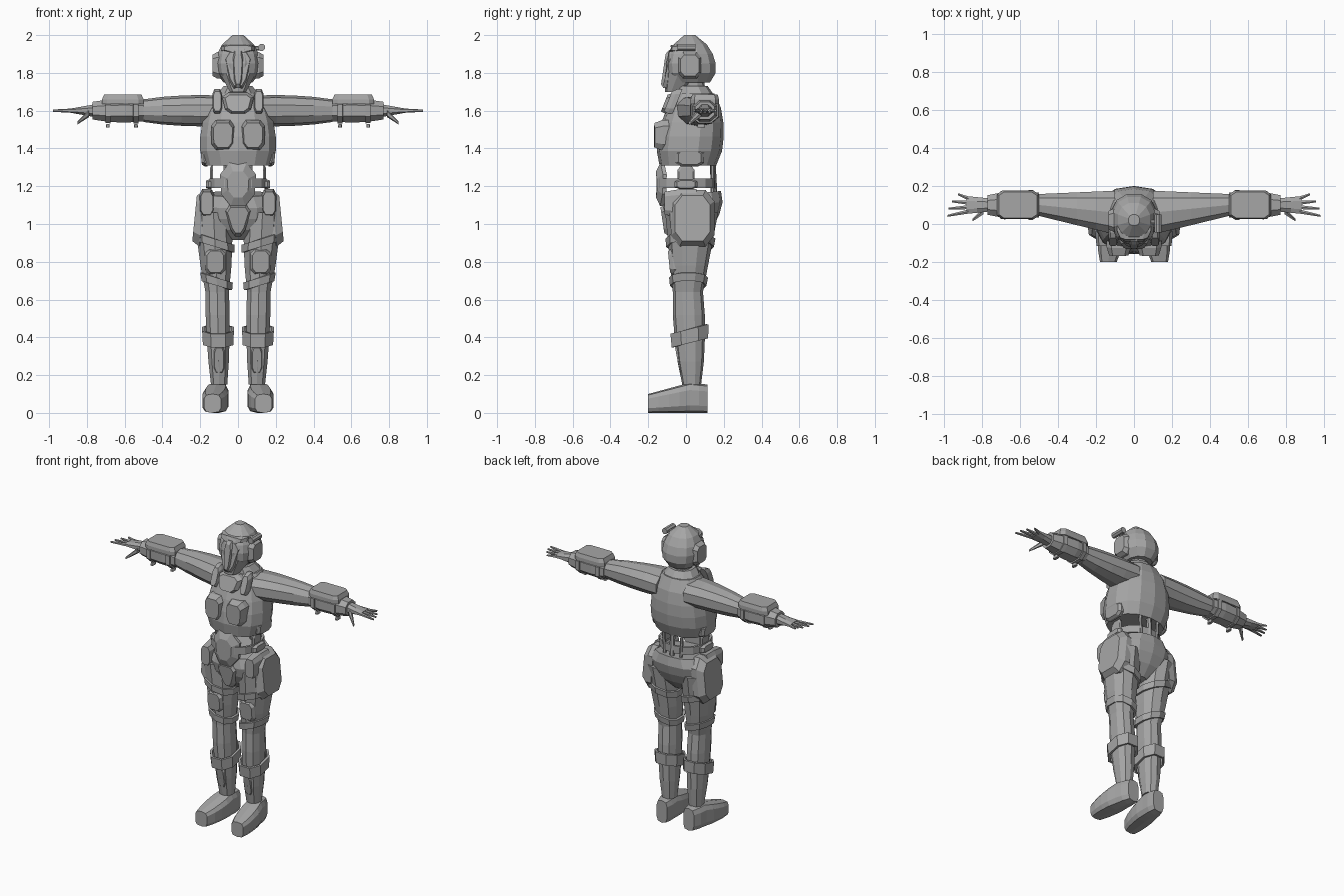
import bpy, bmesh, math
from mathutils import Vector

cube = bpy.data.objects.get("Cube")
if cube:
    bpy.data.objects.remove(cube)

grey = bpy.data.materials.new("armour_grey")
grey.use_nodes = True
colour = (0.38, 0.38, 0.38, 1)
grey.diffuse_color = colour
grey.node_tree.nodes["Principled BSDF"].inputs["Base Color"].default_value = colour

# For each main axis: the two directions of the cross-section, then the axis
CROSS = {"z": (0, 1, 2), "x": (1, 2, 0), "y": (0, 2, 1)}


def both(value):
    return value if isinstance(value, tuple) else (value, value)


def mix(ends, t):
    return ends[0] + (ends[1] - ends[0]) * t


def skin(name, loops, pair, hollow=False):
    """Bridge equal point loops into an object, or a left and right pair."""
    for side in ((1, -1) if pair else (1,)):
        bm = bmesh.new()
        rows = [[bm.verts.new((p.x * side, p.y, p.z)) for p in loop] for loop in loops]
        for low, high in zip(rows, rows[1:]):
            for i in range(len(low)):
                bm.faces.new((low[i - 1], low[i], high[i], high[i - 1]))
        if not hollow:
            bm.faces.new(rows[0])
            bm.faces.new(rows[-1])
        bmesh.ops.recalc_face_normals(bm, faces=bm.faces)
        label = ("left_" if side > 0 else "right_") + name if pair else name
        mesh = bpy.data.meshes.new(label)
        bm.to_mesh(mesh)
        bm.free()
        mesh.materials.append(grey)
        part = bpy.data.objects.new(label, mesh)
        bpy.context.collection.objects.link(part)
        if hollow:
            part.modifiers.new("thickness", "SOLIDIFY").thickness = 0.015


def limb(name, start, end, width, depth=None, bulge=0, steps=1, sides=10,
         square=2.3, slope=(0, 0), hollow=False, pair=False):
    """Tapered, swelling body segment; returns its section for fitting straps."""
    start, end = Vector(start), Vector(end)
    width, depth, bulge = both(width), both(depth or width), both(bulge)
    span = end - start
    axis = max("xyz", key=lambda k: abs(getattr(span, k)))
    a, b, along = CROSS[axis]

    def section(t):
        swell = math.sin(math.pi * t) ** 0.6 if 0 < t < 1 else 0
        return (start.lerp(end, t), mix(width, t) + bulge[0] * swell,
                mix(depth, t) + bulge[1] * swell)

    loops = []
    for step in range(steps + 1):
        centre, wide, deep = section(step / steps)
        loop = []
        for i in range(sides):
            angle = math.tau * (i + 0.5) / sides
            u, v = (math.copysign(abs(f) ** (2 / square), f)
                    for f in (math.cos(angle), math.sin(angle)))
            point = centre.copy()
            point[a] += u * wide
            point[b] += v * deep
            point[along] += slope[0] * u * wide + slope[1] * v * deep
            loop.append(point)
        loops.append(loop)
    skin(name, loops, pair, hollow)
    return section


def strap(name, section, low, high, grow, **options):
    """Hollow band around a limb between two fractions of its length."""
    (start, *first), (end, *second) = section(low), section(high)
    width, depth = ((p + grow, q + grow) for p, q in zip(first, second))
    limb(name, start, end, width, depth, hollow=True, pair=True, **options)


def panel(name, centre, wide, tall, thick, facing="y", chamfer=0.4, narrow=1,
          taper=0.8, lean=0, bend=0, pair=False):
    """Chamfered armour plate; lean tips its top inward, bend wraps its sides."""
    a, b, along = CROSS[facing]
    outward = -1 if facing == "y" else 1
    c = 1 - chamfer
    half = [(1, c), (c, 1), (-c, 1), (-1, c)]
    outline = half + [(-u, -v) for u, v in half]
    loops = []
    for level, scale in ((-0.5, 1), (0, 1), (0.5, taper)):
        loop = []
        for u, v in outline:
            u *= mix((narrow, 1), (v + 1) / 2) * scale * wide / 2
            v *= scale * tall / 2
            point = Vector(centre)
            point[a] += u
            point[b] += v
            point[along] += outward * (level * thick - lean * v - bend * u * u)
            loop.append(point)
        loops.append(loop)
    skin(name, loops, pair)


# Joints of the left side
hip = Vector((0.13, 0.03, 1.06))
knee = Vector((0.11, 0.01, 0.64))
ankle = Vector((0.1, 0.03, 0.15))
instep = Vector((0.11, 0.02, 0.08))
shoulder = Vector((0.1, 0.06, 1.6))
elbow = Vector((0.5, 0.1, 1.6))
wrist = Vector((0.77, 0.1, 1.6))
palm = Vector((0.88, 0.1, 1.6))

# Helmet, visor, ear pads and side camera
limb("skull", (0, 0.03, 1.75), (0, 0.02, 2), width=(0.08, 0.03), depth=(0.1, 0.03),
     bulge=0.065, steps=5, sides=12)
limb("jaw", (0, -0.06, 1.7), (0, 0, 1.8), width=(0.045, 0.1), depth=(0.05, 0.11), steps=2)
panel("visor", (0, -0.08, 1.82), 0.18, 0.22, 0.06, narrow=0.45, lean=0.15, bend=3)
panel("visor_ridge", (0, -0.105, 1.82), 0.06, 0.2, 0.03, narrow=0.6, lean=0.15)
panel("brow", (0, -0.07, 1.93), 0.18, 0.04, 0.05, lean=0.3, bend=4)
panel("ear_pad", (0.11, 0.02, 1.84), 0.12, 0.14, 0.05, facing="x", pair=True)
limb("camera", (0.125, -0.045, 1.935), (0.125, 0.05, 1.935), 0.02, sides=8, square=2)
limb("camera_mount", (0.08, 0.01, 1.93), (0.12, 0.01, 1.93), 0.012, sides=6)
limb("neck", (0, 0.045, 1.67), (0, 0.035, 1.78), 0.06)

# Torso and its armour
limb("torso", (0, 0.01, 1.31), (0, 0.05, 1.69), width=(0.18, 0.12), depth=(0.15, 0.1),
     bulge=(0.05, 0.045), steps=5, sides=14)
limb("collar", (0, 0.05, 1.68), (0, 0.035, 1.73), width=(0.12, 0.08), depth=(0.1, 0.08))
panel("chest_plate", (0.08, -0.13, 1.47), 0.13, 0.16, 0.08, narrow=0.9, bend=2, pair=True)
panel("collar_plate", (0, -0.09, 1.64), 0.18, 0.11, 0.05, narrow=0.7, lean=0.4)
panel("collar_strap", (0.11, -0.07, 1.65), 0.05, 0.13, 0.05, lean=0.4, pair=True)
panel("side_panel", (0.18, 0.02, 1.35), 0.15, 0.09, 0.03, facing="x", lean=-0.1, pair=True)

# Waist: belly plate, belt and struts
panel("belly_plate", (0, -0.14, 1.21), 0.2, 0.23, 0.04, chamfer=0.55, narrow=0.85,
      taper=0.6, bend=2)
limb("belt", (0, 0, 1.19), (0, 0, 1.24), 0.155, sides=14, hollow=True)
panel("side_strut", (0.14, 0, 1.25), 0.09, 0.12, 0.015, facing="x", pair=True)
panel("belt_pouch", (0.155, 0, 1.21), 0.12, 0.05, 0.03, facing="x", pair=True)
limb("back_strut", (0.06, 0.14, 1.16), (0.07, 0.14, 1.34), 0.01, sides=6, pair=True)
limb("spine_strut", (0, 0.15, 1.16), (0, 0.14, 1.34), 0.016, sides=6)

# Pelvis and hip armour
limb("pelvis", (0, 0.03, 0.92), (0, 0.035, 1.16), width=(0.05, 0.165), depth=(0.06, 0.15),
     bulge=(0.09, 0.04), steps=4, sides=14, slope=(0, 0.1))
panel("groin_plate", (0, -0.1, 1.02), 0.16, 0.17, 0.05, narrow=0.35, lean=-0.15)
panel("hip_panel", (0.19, 0.035, 1.03), 0.23, 0.3, 0.08, facing="x", lean=0.1, pair=True)
panel("hip_crest", (0.165, -0.03, 1.11), 0.08, 0.15, 0.17, pair=True)

# Legs with straps, knee guards and shin plates
thigh = limb("thigh", hip, knee, width=(0.1, 0.065), depth=(0.14, 0.08), bulge=(0.01, 0),
             steps=3, pair=True)
calf = limb("calf", knee, ankle, width=(0.065, 0.045), depth=(0.08, 0.05),
            bulge=(0.008, 0.015), steps=4, pair=True)
strap("upper_thigh_strap", thigh, 0.33, 0.43, 0.012, slope=(0.3, 0))
strap("lower_thigh_strap", thigh, 0.82, 0.92, 0.012, slope=(0.3, 0))
strap("knee_guard", calf, 0.55, 0.4, 0.025, sides=8, slope=(0, 0.25))
panel("thigh_plate", (0.12, -0.07, 0.8), 0.11, 0.14, 0.04, lean=-0.1, pair=True)
panel("shin_plate", (0.1, -0.03, 0.28), 0.06, 0.16, 0.03, lean=-0.2, pair=True)

# Boots, kept flat on the ground by matching centre height and half height
limb("boot_toe", (0.135, -0.2, 0.05), instep, width=(0.045, 0.06), depth=(0.05, 0.08),
     bulge=(0.015, 0), steps=4, square=3.5, pair=True)
limb("boot_heel", instep, (0.1, 0.115, 0.075), width=(0.06, 0.04), depth=(0.08, 0.075),
     bulge=(0.005, 0), steps=2, square=3.5, pair=True)

# Arms with forearm guards
limb("arm", shoulder, elbow, width=(0.12, 0.06), depth=(0.08, 0.06), bulge=(0, 0.01),
     steps=4, pair=True)
forearm = limb("forearm_guard", elbow, wrist, width=(0.07, 0.055), depth=(0.06, 0.05),
               bulge=(0.015, 0.012), steps=3, sides=8, pair=True)
panel("forearm_plate", (0.61, 0.1, 1.66), 0.22, 0.15, 0.05, facing="z", chamfer=0.25,
      taper=0.9, pair=True)
for place, t in (("elbow", 0.1), ("wrist", 0.65)):
    strap(place + "_strap", forearm, t, t + 0.1, 0.007, sides=8)
    spot = elbow.lerp(wrist, t + 0.05) - Vector((0, 0.02, 0.08))
    panel(place + "_tab", spot, 0.02, 0.04, 0.02, facing="z", pair=True)

# Hands with spread fingers and a lowered thumb
limb("hand", wrist, palm, width=(0.038, 0.05), depth=(0.034, 0.013), steps=2, sides=8, pair=True)
for k, finger in enumerate(("index", "middle", "ring", "little")):
    spread = k - 1.5
    root = palm + Vector((-0.01, spread * 0.023, 0))
    tip = root + Vector((0.11 - 0.006 * k * k, spread * 0.015, 0))
    limb(finger + "_finger", root, tip, (0.012, 0.006), steps=2, sides=6, pair=True)
limb("thumb", (0.79, 0.07, 1.585), (0.85, 0.02, 1.535), (0.02, 0.008), sides=6, pair=True)
